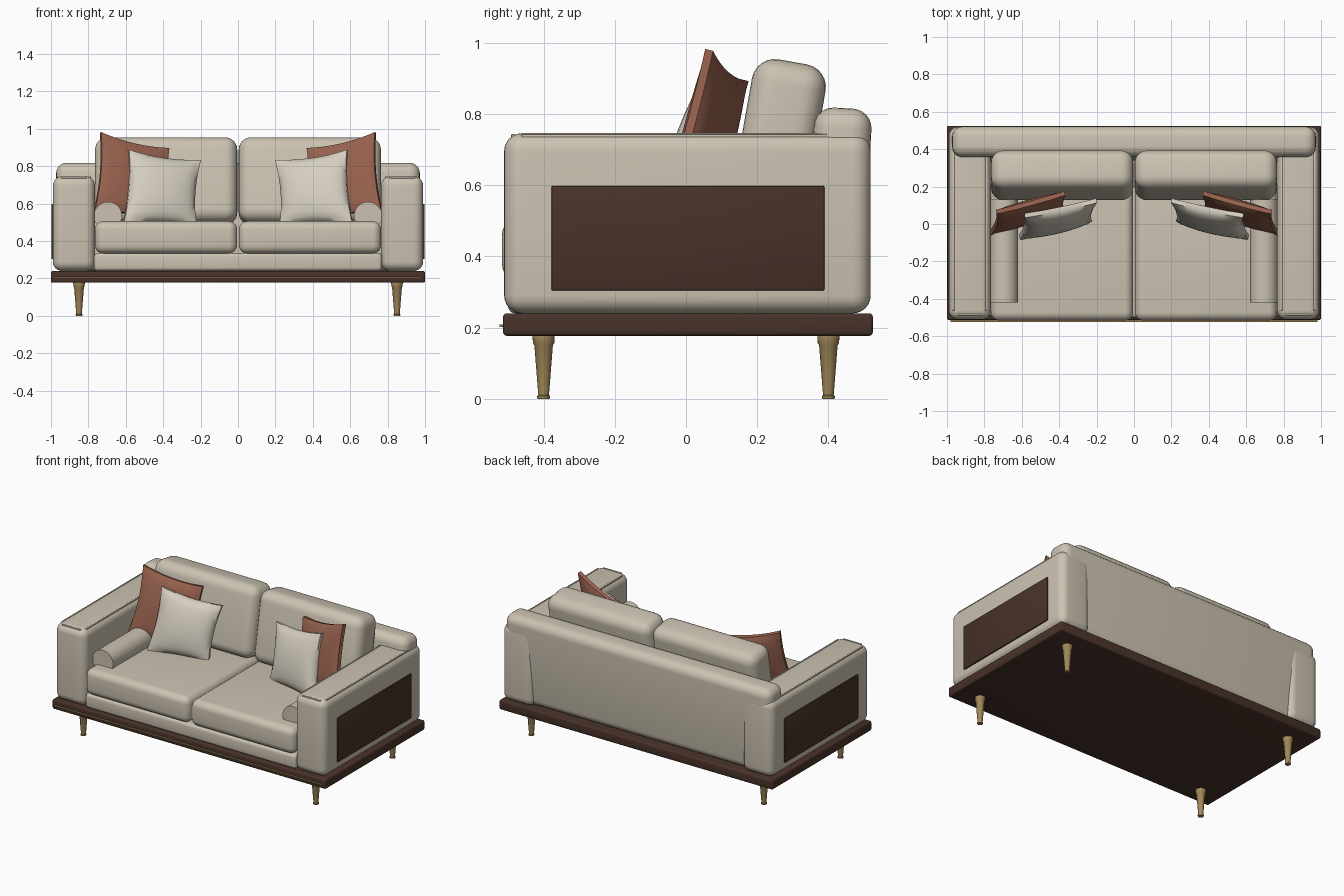
import bpy, bmesh, math
from mathutils import Vector, Matrix

if "Cube" in bpy.data.objects:
    bpy.data.objects.remove(bpy.data.objects["Cube"])


def material(name, rgb):
    m = bpy.data.materials.new(name)
    m.diffuse_color = (*rgb, 1)
    m.use_nodes = True
    m.node_tree.nodes["Principled BSDF"].inputs["Base Color"].default_value = m.diffuse_color
    return m


FABRIC = material("fabric", (0.60, 0.54, 0.44))
PALE = material("pale_fabric", (0.67, 0.62, 0.53))
WOOD = material("dark_wood", (0.065, 0.032, 0.022))
RUST = material("rust_fabric", (0.31, 0.12, 0.075))
BRASS = material("brass", (0.36, 0.25, 0.10))


def finish(bm, name, mat, angle=35):
    bmesh.ops.recalc_face_normals(bm, faces=bm.faces)
    me = bpy.data.meshes.new(name)
    bm.to_mesh(me)
    bm.free()
    ob = bpy.data.objects.new(name, me)
    bpy.context.collection.objects.link(ob)
    me.materials.append(mat)
    bpy.ops.object.select_all(action='DESELECT')
    ob.select_set(True)
    bpy.context.view_layer.objects.active = ob
    bpy.ops.object.shade_smooth_by_angle(angle=math.radians(angle))
    return ob


def soft_box(name, x, y, z, mat, radius=0.0, segments=6, tilt=0):
    """Rounded box from (min, max) ranges, tilted about x at its centre."""
    lo, hi = Vector((x[0], y[0], z[0])), Vector((x[1], y[1], z[1]))
    bm = bmesh.new()
    bmesh.ops.create_cube(bm, size=1, matrix=Matrix.Diagonal((*(hi - lo), 1)))
    if radius:
        bmesh.ops.bevel(bm, geom=bm.edges[:], offset=radius, segments=segments,
                        profile=0.5, affect='EDGES')
    bm.transform(Matrix.Translation((lo + hi) / 2)
                 @ Matrix.Rotation(math.radians(tilt), 4, 'X'))
    return finish(bm, name, mat)


def mirrored_range(s, a, b):
    return tuple(sorted((s * a, s * b)))


def lathe(name, profile, loc, mat, steps=24):
    bm = bmesh.new()
    rings = [[bm.verts.new((loc[0] + r * math.cos(2 * math.pi * i / steps),
                            loc[1] + r * math.sin(2 * math.pi * i / steps), z))
              for i in range(steps)] for r, z in profile]
    for a, b in zip(rings, rings[1:]):
        for i in range(steps):
            j = (i + 1) % steps
            bm.faces.new((a[i], a[j], b[j], b[i]))
    bm.faces.new(rings[0])
    bm.faces.new(rings[-1])
    return finish(bm, name, mat)


def pillow(name, s, corners, front, back, mat, rim=0.012, n=14):
    """Square pillow between corners TL, TR, BL, BR with pinched-in edges."""
    tl, tr, bl, br = [Vector((s * c[0], c[1], c[2])) for c in corners]
    normal = (tr - bl).cross(tl - br).normalized()
    if normal.y > 0:
        normal = -normal
    bm = bmesh.new()

    def point(i, j, depth, side):
        u, v = 2 * i / n - 1, 2 * j / n - 1
        pu = u * (1 - 0.09 * (1 - v * v) * u * u)
        pv = v * (1 - 0.09 * (1 - u * u) * v * v)
        a, b = (pu + 1) / 2, (pv + 1) / 2
        p = bl.lerp(br, a).lerp(tl.lerp(tr, a), b)
        puff = ((1 - u * u) * (1 - v * v)) ** 0.6
        return p + normal * side * (rim + depth * puff)

    f, k = [[[bm.verts.new(point(i, j, d, sd)) for j in range(n + 1)]
             for i in range(n + 1)] for d, sd in ((front, 1), (back, -1))]
    for g in (f, k):
        for i in range(n):
            for j in range(n):
                bm.faces.new((g[i][j], g[i + 1][j], g[i + 1][j + 1], g[i][j + 1]))
    # rim joining front and back
    ring = ([(i, 0) for i in range(n)] + [(n, j) for j in range(n)]
            + [(i, n) for i in range(n, 0, -1)] + [(0, j) for j in range(n, 0, -1)])
    for (a, b), (c, d) in zip(ring, ring[1:] + ring[:1]):
        bm.faces.new((f[a][b], f[c][d], k[c][d], k[a][b]))
    return finish(bm, name, mat, 50)


# wooden plinth with a thin front trim
soft_box("plinth", (-1, 1), (-0.514, 0.525), (0.177, 0.24), WOOD, 0.01, 3)
soft_box("plinth_trim", (-0.98, 0.98), (-0.524, -0.512), (0.202, 0.209), BRASS)

# base under the seats, and the leaning backrest
soft_box("seat_base", (-0.77, 0.77), (-0.5, 0.40), (0.24, 0.335), FABRIC, 0.02, 4)
soft_box("backrest", (-0.972, 0.972), (0.345, 0.507), (0.24, 0.817), FABRIC,
         0.055, 6, tilt=-3.5)

# tapered leg outline: radius, height
LEG = [(0.017, 0), (0.018, 0.003), (0.018, 0.008), (0.015, 0.01), (0.026, 0.150),
       (0.030, 0.157), (0.031, 0.172), (0.031, 0.18)]

for s, side in ((-1, "left"), (1, "right")):
    # legs
    for y, end in ((-0.4, "front"), (0.4, "back")):
        lathe(f"{end}_{side}_leg", LEG, (s * 0.85, y), BRASS)

    # arm and its inset wooden panel
    soft_box(f"{side}_arm", mirrored_range(s, 0.765, 0.99), (-0.511, 0.519),
             (0.24, 0.746), FABRIC, 0.05)
    soft_box(f"{side}_arm_panel", mirrored_range(s, 0.97, 0.998), (-0.378, 0.389),
             (0.304, 0.598), WOOD, 0.004, 2)

    # piping along the top edges of the arm
    for x in (0.79, 0.965):
        soft_box(f"{side}_arm_piping", mirrored_range(s, x - 0.005, x + 0.005),
                 (-0.462, 0.475), (0.733, 0.744), FABRIC, 0.003, 2)
    for y in (-0.486, 0.494):
        soft_box(f"{side}_arm_piping", mirrored_range(s, 0.81, 0.945),
                 (y - 0.005, y + 0.005), (0.733, 0.744), FABRIC, 0.003, 2)

    # seat and back cushions
    soft_box(f"{side}_seat_cushion", mirrored_range(s, 0.005, 0.765), (-0.517, 0.25),
             (0.333, 0.506), FABRIC, 0.045)
    soft_box(f"{side}_back_cushion", mirrored_range(s, 0.004, 0.764), (0.155, 0.365),
             (0.49, 0.95), FABRIC, 0.065, 6, tilt=-10)

    # bolster against the arm
    bm = bmesh.new()
    bmesh.ops.create_cone(bm, cap_ends=True, segments=32, radius1=0.075, radius2=0.075,
                          depth=0.55, matrix=Matrix.Translation((s * 0.695, -0.145, 0.535))
                          @ Matrix.Rotation(math.pi / 2, 4, 'X'))
    finish(bm, f"{side}_bolster", FABRIC)

    # throw pillows
    pillow(f"{side}_rust_pillow", s, [(-s_x, y, z) for s_x, y, z in
           ((0.735, 0.065, 0.98), (0.37, 0.165, 0.895), (0.77, -0.05, 0.56), (0.36, 0.07, 0.49))],
           0.03, 0.035, RUST)
    pillow(f"{side}_pale_pillow", s, [(-s_x, y, z) for s_x, y, z in
           ((0.585, 0.045, 0.885), (0.20, 0.125, 0.83), (0.615, -0.075, 0.49), (0.225, 0.02, 0.485))],
           0.05, 0.015, PALE)
